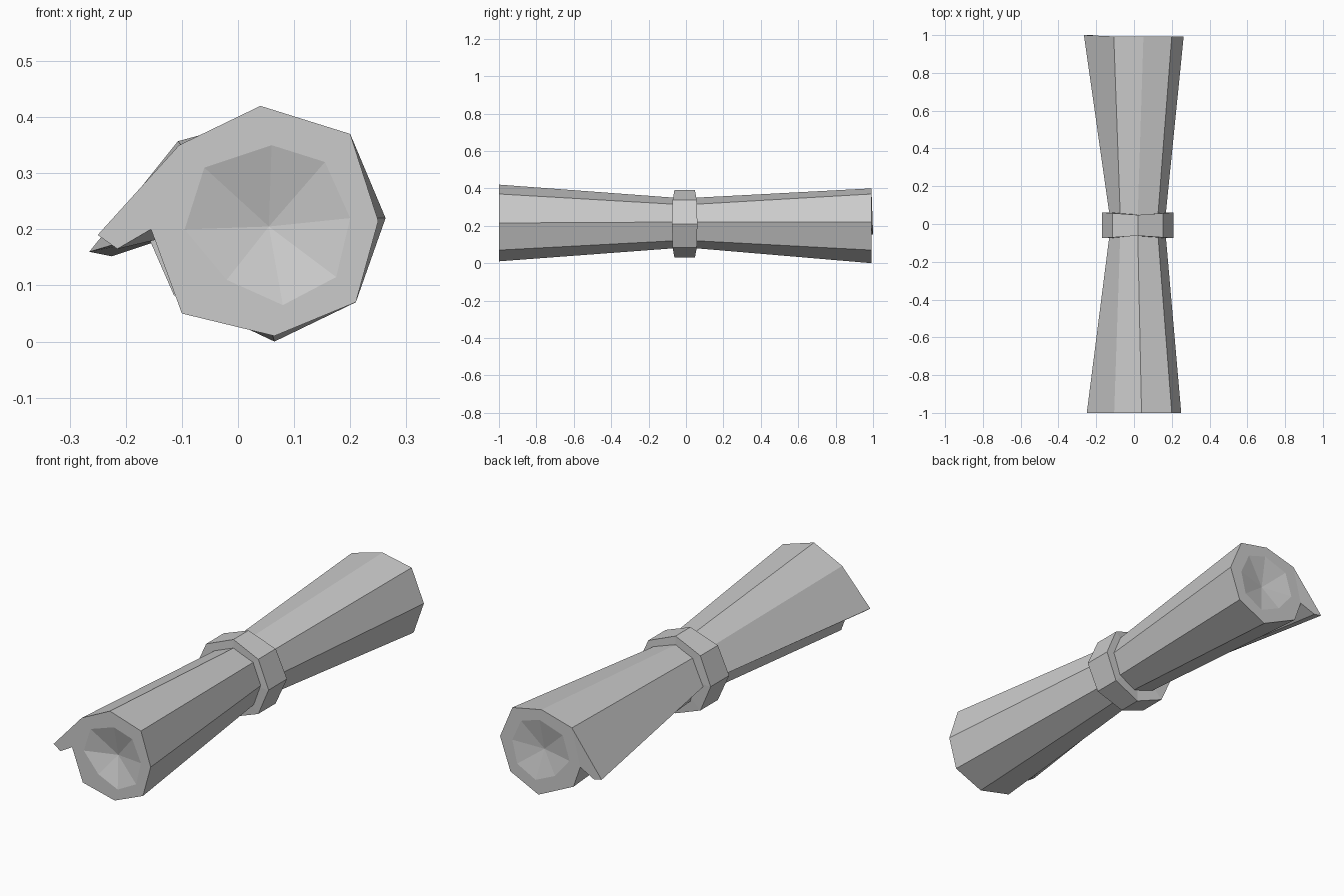
import bpy
import bmesh
from math import cos, sin, tau

cube = bpy.data.objects.get("Cube")
if cube:
    bpy.data.objects.remove(cube, do_unlink=True)

grey = bpy.data.materials.new("paper_grey")
grey.use_nodes = True
grey.diffuse_color = (0.6, 0.6, 0.6, 1)
grey.node_tree.nodes["Principled BSDF"].inputs["Base Color"].default_value = (0.6, 0.6, 0.6, 1)


def finish(bm, name):
    """Turn a bmesh into a flat shaded object."""
    bmesh.ops.recalc_face_normals(bm, faces=bm.faces)
    mesh = bpy.data.meshes.new(name)
    bm.to_mesh(mesh)
    bm.free()
    mesh.materials.append(grey)
    obj = bpy.data.objects.new(name, mesh)
    bpy.context.collection.objects.link(obj)
    return obj


def add_section(bm, points, y):
    return [bm.verts.new((x, y, z)) for x, z in points]


def bridge(bm, a, b):
    """Join two closed loops of equal length with quads."""
    for i in range(len(a)):
        j = (i + 1) % len(a)
        bm.faces.new((a[i], a[j], b[j], b[i]))


def add_end(bm, loop, y, depth):
    """Close a roll end: flat rim, shallow hollow and the cut edge of the flap."""
    body = loop[:7] + loop[9:]
    centre = bm.verts.new((0.055, y + depth, 0.205))
    hollow = add_section(bm, HOLLOW, y)
    bridge(bm, body, hollow)
    for i in range(len(hollow)):
        bm.faces.new((hollow[i], hollow[(i + 1) % len(hollow)], centre))
    bm.faces.new(loop[6:10])


# Sections run clockwise from the top; entries 7 and 8 are the loose flap's lip
FRONT = [(0.04, 0.42), (0.20, 0.37), (0.25, 0.215), (0.21, 0.07), (0.065, 0.01),
         (-0.10, 0.05), (-0.155, 0.20), (-0.215, 0.165), (-0.25, 0.19), (-0.105, 0.35)]
WAIST = [(0.02, 0.35), (0.127, 0.315), (0.168, 0.22), (0.13, 0.12), (0.04, 0.08),
         (-0.06, 0.11), (-0.095, 0.21), (-0.11, 0.19), (-0.13, 0.20), (-0.073, 0.315)]
BACK = [(0.05, 0.40), (0.20, 0.37), (0.263, 0.22), (0.21, 0.07), (0.065, 0.0),
        (-0.115, 0.085), (-0.15, 0.185), (-0.225, 0.152), (-0.265, 0.16), (-0.107, 0.357)]
HOLLOW = [(0.06, 0.35), (0.155, 0.32), (0.20, 0.22), (0.175, 0.115), (0.08, 0.065),
          (-0.02, 0.11), (-0.095, 0.20), (-0.06, 0.31)]

# Rolled sheet, pinched at the middle
bm = bmesh.new()
loops = [add_section(bm, points, y) for points, y in
         ((FRONT, -1), (WAIST, -0.06), (WAIST, 0.05), (BACK, 0.993))]
for a, b in zip(loops, loops[1:]):
    bridge(bm, a, b)
for lip in loops[-1][7:9]:
    lip.co.y = 1
add_end(bm, loops[0], -1, 0.04)
add_end(bm, loops[-1], 0.993, -0.03)
finish(bm, "rolled_sheet")


# Eight sided band around the waist, a little wider at its sides
def band_loop(bm, scale, side):
    verts = []
    for i in range(8):
        a = tau * i / 8
        half_width = 0.055 + 0.013 * abs(cos(a))
        verts.append(bm.verts.new((0.02 + 0.19 * scale * cos(a),
                                   side * half_width - 0.007,
                                   0.21 + 0.18 * scale * sin(a))))
    return verts


bm = bmesh.new()
rings = [band_loop(bm, scale, side) for scale, side in
         ((1, -1), (1, 1), (0.55, 1), (0.55, -1))]
for i in range(4):
    bridge(bm, rings[i], rings[(i + 1) % 4])
finish(bm, "waist_band")
